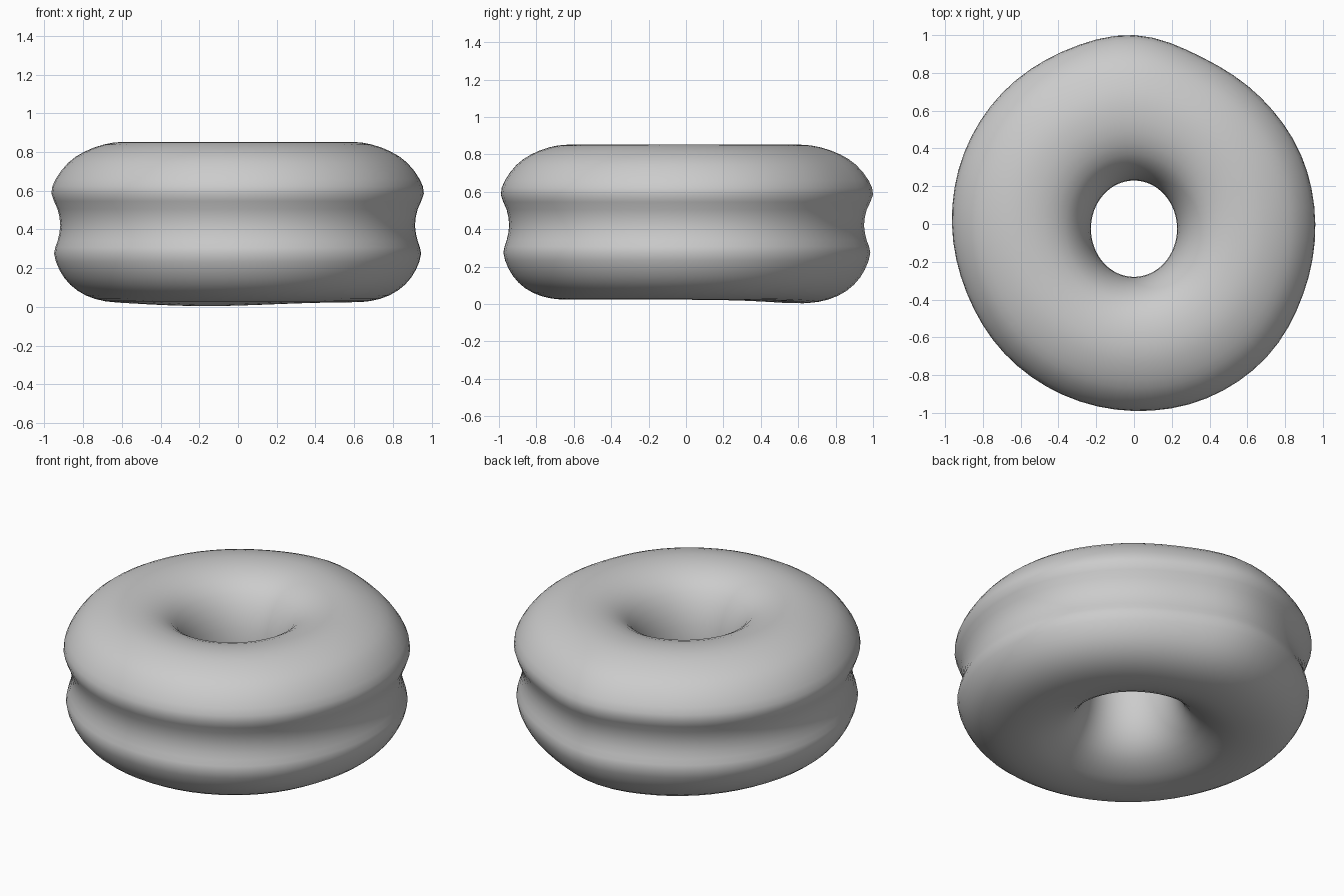
import bpy, bmesh
from math import sin, cos, tau, radians, exp

if "Cube" in bpy.data.objects:
    bpy.data.objects.remove(bpy.data.objects["Cube"])

# cross-section control points (radius, height), closed loop
PROFILE = [(.235, .43), (.25, .58), (.295, .70), (.37, .79), (.48, .84), (.60, .852),
           (.70, .838), (.80, .80), (.88, .745), (.945, .66), (.967, .585), (.935, .505),
           (.921, .42), (.935, .34), (.953, .275), (.925, .19), (.87, .115), (.79, .06),
           (.69, .03), (.58, .025), (.48, .045), (.37, .10), (.295, .18), (.25, .29)]
# hand-shaped outer outline radius, every 22.5 degrees
OUTLINE = [.96, .957, .948, .953, 1.0, .988, .984, .975, .964,
           .958, .97, .98, .99, 1.0, .995, .97]
SEG = 64


def spline(a, b, c, d, t):
    return b + .5 * t * (c - a + t * (2*a - 5*b + 4*c - d + t * (3*(b - c) + d - a)))


def loop_value(values, u):
    n, i = len(values), int(u)
    return spline(*(values[(i + k) % n] for k in (-1, 0, 1, 2)), u - i)


# smooth the cross-section
section = [(loop_value([p[0] for p in PROFILE], k / 2),
            loop_value([p[1] for p in PROFILE], k / 2)) for k in range(2 * len(PROFILE))]

# sweep around the axis, blending the oval hole into the outer outline
bm = bmesh.new()
rings = []
for s in range(SEG):
    a = tau * s / SEG
    outer = loop_value(OUTLINE, s * 16 / SEG)
    sag = .022 * exp(4 * (cos(a - radians(105)) - 1))
    ring = []
    for r, z in section:
        t = (r - .235) / (.967 - .235)
        hx, hy = .228 * cos(a), -.025 + .255 * sin(a)
        x = hx + t * (outer * cos(a) - hx)
        y = hy + t * (outer * sin(a) - hy)
        low = max(0, (.3 - z) / .3)
        ring.append(bm.verts.new((x, y, z - sag * low)))
    rings.append(ring)
n = len(section)
for s in range(SEG):
    p, q = rings[s], rings[(s + 1) % SEG]
    for k in range(n):
        bm.faces.new((p[k], p[(k + 1) % n], q[(k + 1) % n], q[k]))
bmesh.ops.recalc_face_normals(bm, faces=bm.faces)
for f in bm.faces:
    f.smooth = True
mesh = bpy.data.meshes.new("ring_bun")
bm.to_mesh(mesh)
bm.free()
bpy.context.collection.objects.link(bpy.data.objects.new("ring_bun", mesh))
